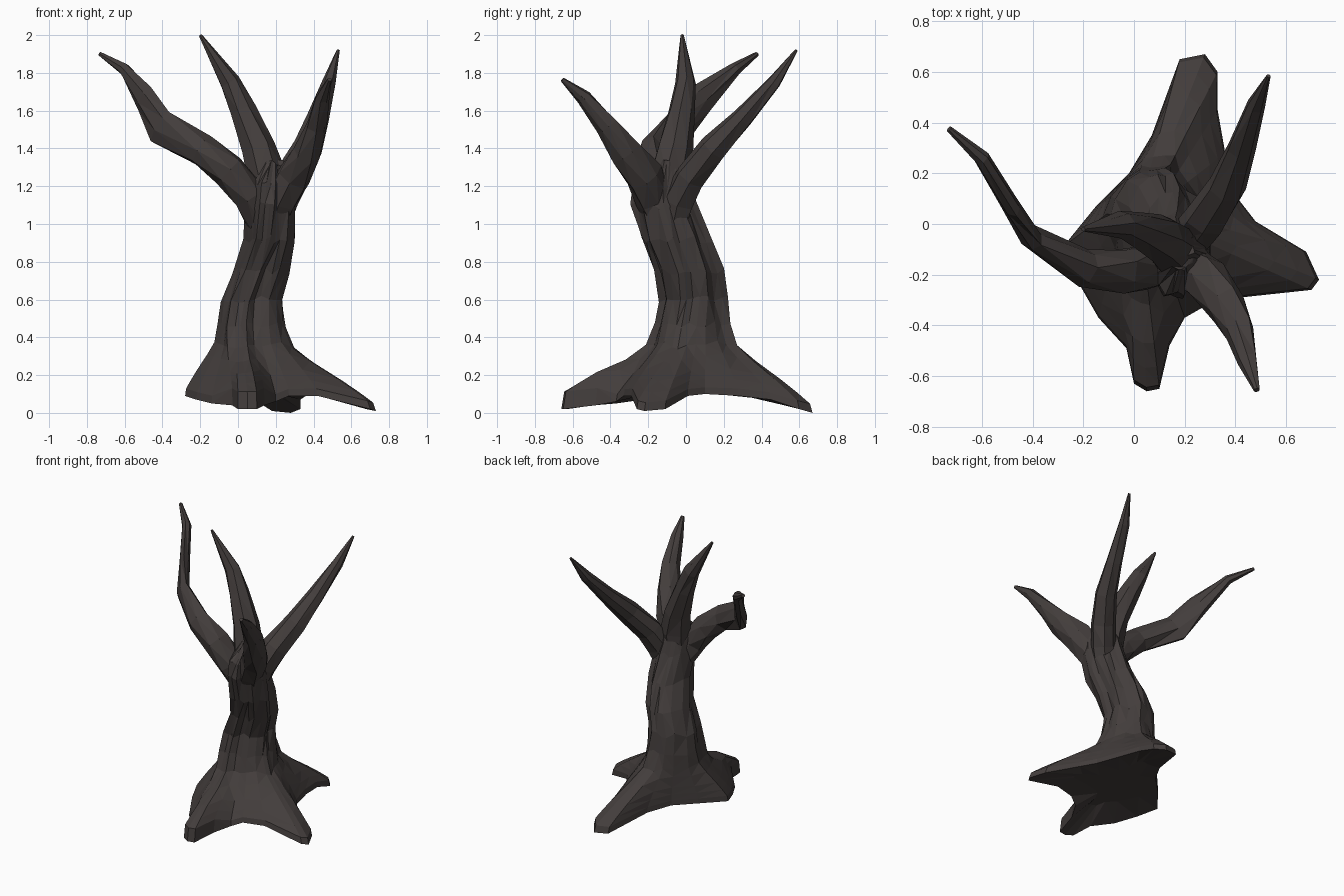
import bpy, bmesh, math, random
from mathutils import Vector

if "Cube" in bpy.data.objects:
    bpy.data.objects.remove(bpy.data.objects["Cube"])

random.seed(4)
bark = bpy.data.materials.new("dark_bark")
bark.diffuse_color = (0.056, 0.047, 0.045, 1)
bark.use_nodes = True
bark.node_tree.nodes["Principled BSDF"].inputs["Base Color"].default_value = bark.diffuse_color


def loft(name, rings):
    """Closed, flat-shaded skin through rings with equal point counts."""
    bm = bmesh.new()
    vs = [[bm.verts.new(p) for p in r] for r in rings]
    n = len(rings[0])
    for a, b in zip(vs, vs[1:]):
        for i in range(n):
            j = (i + 1) % n
            bm.faces.new((a[i], a[j], b[j], b[i]))
    bm.faces.new(vs[0][::-1])
    bm.faces.new(vs[-1])
    bmesh.ops.triangulate(bm, faces=bm.faces[:])
    bmesh.ops.recalc_face_normals(bm, faces=bm.faces[:])
    me = bpy.data.meshes.new(name)
    bm.to_mesh(me)
    bm.free()
    me.materials.append(bark)
    ob = bpy.data.objects.new(name, me)
    bpy.context.collection.objects.link(ob)
    return ob


def branch(name, path, sides=7):
    """Tapered limb: path points are x, y, z, half width and, if not round, half height."""
    pts = [Vector(p[:3]) for p in path]
    cols = [random.uniform(0.92, 1.14) for _ in range(sides)]
    rings = []
    for k, p in enumerate(path):
        t = (pts[min(k + 1, len(pts) - 1)] - pts[max(k - 1, 0)]).normalized()
        side = t.cross(Vector((0, 0, 1))).normalized()
        up = side.cross(t)
        ring = []
        for i in range(sides):
            a = math.tau * i / sides + 0.15 * k
            r = cols[i] * random.uniform(0.94, 1.06)
            ring.append(pts[k] + side * math.cos(a) * p[3] * r + up * math.sin(a) * p[-1] * r)
        rings.append(ring)
    return loft(name, rings)


# Outline of the spreading roots on the ground, counter-clockwise
outline = [(.73, -.22, .01), (.68, -.11, .02), (.48, .01, .09), (.41, .1, .1),
           (.36, .28, .09), (.33, .45, .07), (.33, .6, .02), (.28, .67, 0),
           (.18, .65, .01), (.07, .35, .08), (-.02, .2, .1), (-.15, .07, .1),
           (-.28, -.09, .09), (-.22, -.23, .07), (-.14, -.37, .05), (-.03, -.49, .04),
           (0, -.63, .02), (.05, -.66, .02), (.1, -.65, .02), (.14, -.48, .04),
           (.2, -.37, .06), (.27, -.33, .09), (.42, -.29, .09), (.7, -.26, .02)]
N = len(outline)
angles = []
for i, (x, y, z) in enumerate(outline):
    even = math.radians(-18 + 15 * i)
    a = math.atan2(y, x - 0.07)
    a += math.tau * round((even - a) / math.tau)
    angles.append((a + even) / 2)
columns = [random.uniform(0.92, 1.08) + (0.05 if i % 3 == 0 else -0.03) for i in range(N)]


def trunk_ring(z, cx, cy, rx, ry, jitter=0.04):
    ring = []
    for i, a in enumerate(angles):
        r = columns[i] * random.uniform(1 - jitter, 1 + jitter)
        a += (z - 0.46) * 0.5
        ring.append(Vector((cx + rx * r * math.cos(a), cy + ry * r * math.sin(a),
                            z + random.uniform(-0.02, 0.02))))
    return ring


# Roots flare from the rim up into the trunk; the front root is thicker
first = trunk_ring(0.47, .07, .035, .185, .185)
rim = [Vector(p) for p in outline]
rings = [[Vector((.1 + (p.x - .1) * .5, -.03 + (p.y + .03) * .5, .1)) for p in rim], rim]
for f, g in ((.97, .1), (.82, .22), (.63, .36), (.32, .57), (.1, .74)):
    ring = []
    for i, (p, q) in enumerate(zip(rim, first)):
        v = q.lerp(p, f)
        v.z = p.z + (q.z - p.z) * g + (.05 * f if f > .5 and 15 <= i <= 19 else 0)
        ring.append(v)
    rings.append(ring)
rings.append(first)
# Leaning trunk: height, centre and half widths
for spec in ((.6, .07, .043, .168, .168), (.75, .12, .02, .152, .17), (.92, .16, -.053, .135, .172),
             (1.1, .165, -.12, .137, .16), (1.2, .165, -.13, .13, .14), (1.32, .18, -.11, .06, .07)):
    rings.append(trunk_ring(*spec))
trunk = loft("trunk_and_roots", rings)

# Four bare limbs, rooted deep inside the trunk
limbs = [
    branch("left_branch", [(.15, -.1, .95, .07), (.06, -.17, 1.15, .085),
                           (-.05, -.185, 1.28, .085), (-.19, -.175, 1.39, .075),
                           (-.41, -.05, 1.51, .042, .09), (-.49, .08, 1.66, .033, .075),
                           (-.6, .26, 1.82, .03), (-.73, .375, 1.9, .011)]),
    branch("middle_branch", [(.165, -.1, 1, .09), (.15, -.09, 1.25, .1), (.11, -.055, 1.4, .085),
                             (.025, -.02, 1.6, .066), (-.045, 0, 1.75, .05), (-.2, -.02, 2, .008)]),
    branch("back_branch", [(.17, -.08, .93, .07), (.225, -.04, 1.12, .085), (.28, .03, 1.25, .083),
                           (.36, .15, 1.4, .073), (.42, .3, 1.56, .055), (.48, .47, 1.75, .036),
                           (.53, .585, 1.92, .008)]),
    branch("front_branch", [(.17, -.1, .97, .07), (.22, -.17, 1.13, .09), (.3, -.22, 1.25, .092),
                            (.37, -.32, 1.38, .075), (.42, -.42, 1.52, .056),
                            (.45, -.54, 1.67, .038), (.485, -.655, 1.765, .012)]),
]

# Merge the limbs into the trunk
bpy.context.view_layer.objects.active = trunk
for limb in limbs:
    backup = trunk.data.copy()
    mod = trunk.modifiers.new("merge", 'BOOLEAN')
    mod.operation = 'UNION'
    mod.solver = 'EXACT'
    mod.object = limb
    bpy.ops.object.modifier_apply(modifier=mod.name)
    top = max((v.co.z for v in trunk.data.vertices), default=0)
    if len(trunk.data.polygons) > len(backup.polygons) and top > 1.6:
        bpy.data.objects.remove(limb)
    else:
        trunk.data = backup
